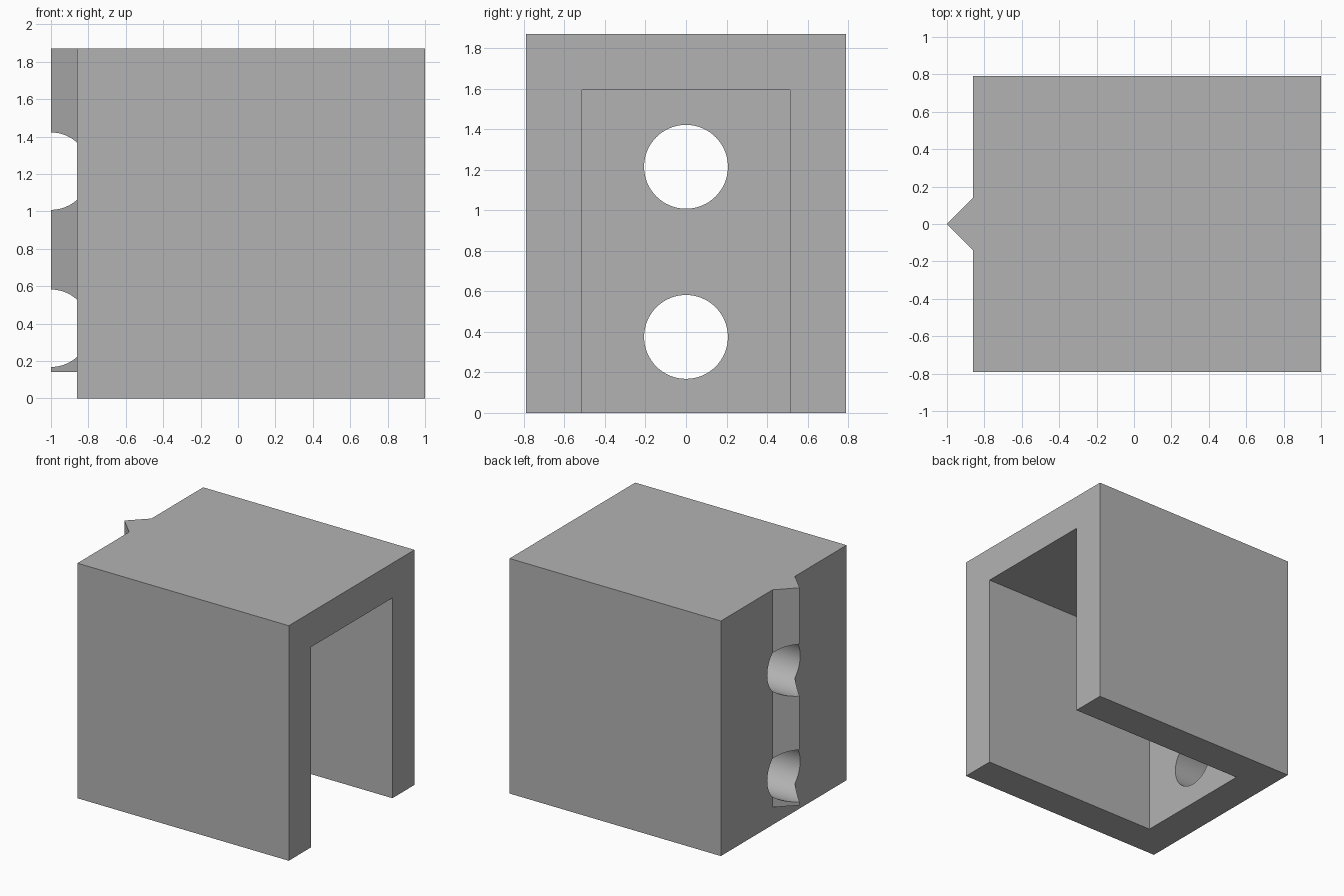
import bpy
import bmesh
import math
from mathutils import Matrix, Vector

cube = bpy.data.objects.get("Cube")
if cube:
    bpy.data.objects.remove(cube, do_unlink=True)

# Main dimensions
LEFT, RIGHT = -0.86, 1.0
HALF_DEPTH, HEIGHT = 0.79, 1.87
WALL = 0.277
RIDGE = 0.14
HOLE_RADIUS = 0.207

grey = bpy.data.materials.new("plain grey")
grey.use_nodes = True
colour = (0.45, 0.45, 0.45, 1)
grey.diffuse_color = colour
grey.node_tree.nodes["Principled BSDF"].inputs["Base Color"].default_value = colour


def finish(name, bm):
    bmesh.ops.recalc_face_normals(bm, faces=bm.faces)
    mesh = bpy.data.meshes.new(name)
    bm.to_mesh(mesh)
    bm.free()
    mesh.materials.append(grey)
    obj = bpy.data.objects.new(name, mesh)
    bpy.context.collection.objects.link(obj)
    return obj


def prism(name, outline, z0, z1):
    """Extrude a plan outline upward."""
    bm = bmesh.new()
    face = bm.faces.new([bm.verts.new((x, y, z0)) for x, y in outline])
    top = bmesh.ops.extrude_face_region(bm, geom=[face])["geom"]
    verts = [g for g in top if isinstance(g, bmesh.types.BMVert)]
    bmesh.ops.translate(bm, verts=verts, vec=Vector((0, 0, z1 - z0)))
    return finish(name, bm)


def box(name, x0, x1, half, z0, z1):
    return prism(name, [(x0, -half), (x1, -half), (x1, half), (x0, half)], z0, z1)


def combine(target, tool, operation):
    """Apply a boolean and discard the tool."""
    mod = target.modifiers.new(operation, 'BOOLEAN')
    mod.operation = operation
    mod.solver = 'EXACT'
    mod.object = tool
    bpy.context.view_layer.objects.active = target
    bpy.ops.object.modifier_apply(modifier=mod.name)
    bpy.data.objects.remove(tool, do_unlink=True)


# Block with a raised vertical ridge on one end
housing = box("housing", LEFT, RIGHT, HALF_DEPTH, 0, HEIGHT)
ridge_plan = [(LEFT - RIDGE, 0), (LEFT, -RIDGE), (LEFT + 0.1, -RIDGE),
              (LEFT + 0.1, RIDGE), (LEFT, RIDGE)]
combine(housing, prism("ridge", ridge_plan, RIDGE, HEIGHT), 'UNION')

# Cavity open at the bottom and at the other end
combine(housing, box("cavity", LEFT + WALL, RIGHT + 0.2, HALF_DEPTH - WALL,
                     -0.2, HEIGHT - WALL), 'DIFFERENCE')

# Two round holes through the end wall and the ridge
for z in (0.375, 1.215):
    bm = bmesh.new()
    bmesh.ops.create_cone(
        bm, cap_ends=True, segments=64, radius1=HOLE_RADIUS, radius2=HOLE_RADIUS,
        depth=0.8,
        matrix=Matrix.Translation((LEFT, 0, z)) @ Matrix.Rotation(math.pi / 2, 4, 'Y'))
    combine(housing, finish("hole", bm), 'DIFFERENCE')

# Smooth the hole walls, keep the edges crisp
bpy.ops.object.select_all(action='DESELECT')
housing.select_set(True)
bpy.context.view_layer.objects.active = housing
bpy.ops.object.shade_smooth_by_angle(angle=math.radians(30))
